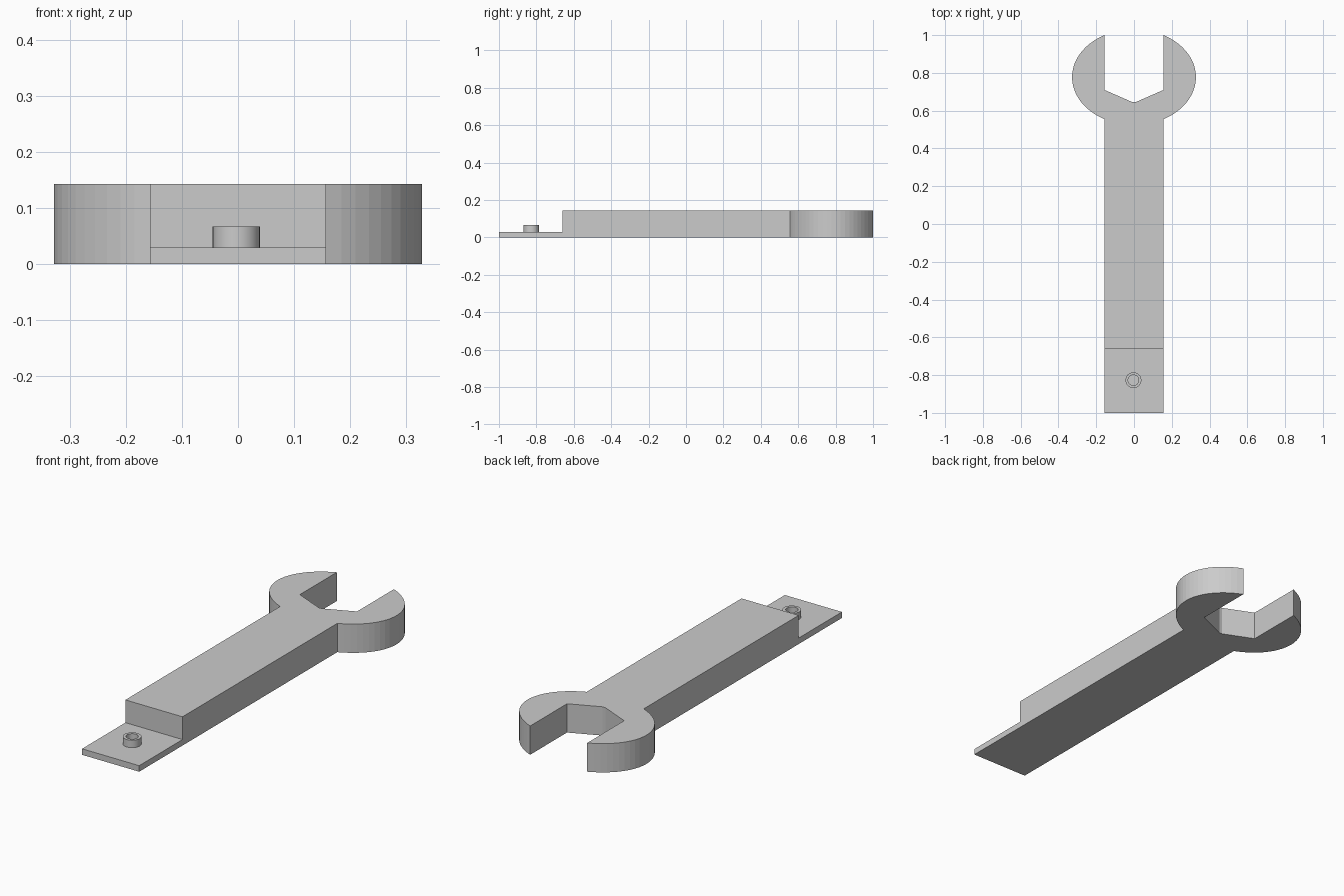
import bpy, bmesh, math

if "Cube" in bpy.data.objects:
    bpy.data.objects.remove(bpy.data.objects["Cube"])

steel = bpy.data.materials.new("grey steel")
steel.diffuse_color = (0.6, 0.6, 0.6, 1)
steel.use_nodes = True
steel.node_tree.nodes["Principled BSDF"].inputs["Base Color"].default_value = steel.diffuse_color

W, H = 0.157, 0.143            # half width of the shaft, full thickness
PLATE, STEP = 0.03, -0.66      # tail plate height, where the shaft begins
HEAD_Y, HEAD_A, HEAD_B = 0.7775, 0.328, 0.253


def finish(name, bm):
    bmesh.ops.recalc_face_normals(bm, faces=bm.faces)
    me = bpy.data.meshes.new(name)
    bm.to_mesh(me)
    bm.free()
    me.materials.append(steel)
    ob = bpy.data.objects.new(name, me)
    bpy.context.collection.objects.link(ob)
    return ob


def head_arc(n=22):
    """Right jaw outline, from the neck up to the tip."""
    t = math.acos(W / HEAD_A)
    return [(HEAD_A * math.cos(a), HEAD_Y + HEAD_B * math.sin(a))
            for a in (-t + 2 * t * i / n for i in range(n + 1))]


# Wrench body: side step profile folded into one outline seen from above
right = [(W, STEP)] + head_arc() + [(W, 0.71), (0.008, 0.645)]
outline = right + [(-x, y) for x, y in reversed(right)]
bm = bmesh.new()
face = bm.faces.new([bm.verts.new((x, y, 0)) for x, y in outline])
top = bmesh.ops.extrude_face_region(bm, geom=[face])["geom"]
bmesh.ops.translate(bm, vec=(0, 0, H),
                    verts=[v for v in top if isinstance(v, bmesh.types.BMVert)])
bmesh.ops.triangulate(bm, faces=[f for f in bm.faces if len(f.verts) > 4])
finish("wrench_body", bm)

# Thin tail plate
bm = bmesh.new()
bmesh.ops.create_cube(bm, size=1)
for v in bm.verts:
    v.co = (v.co.x * 2 * W, STEP if v.co.y > 0 else -1, PLATE if v.co.z > 0 else 0)
finish("tail_plate", bm)

# Hollow peg on the plate
bm = bmesh.new()
N = 32
profile = [(0.042, PLATE), (0.042, 0.067), (0.028, 0.067), (0.028, PLATE)]
rings = [[bm.verts.new((-0.003 + r * math.cos(2 * math.pi * i / N),
                        -0.827 + r * math.sin(2 * math.pi * i / N), z))
          for i in range(N)] for r, z in profile]
for k in range(4):
    a, b = rings[k], rings[(k + 1) % 4]
    for i in range(N):
        j = (i + 1) % N
        bm.faces.new((a[i], a[j], b[j], b[i]))
peg = finish("hollow_peg", bm)

# Smooth only the peg's curved walls
bpy.context.view_layer.objects.active = peg
peg.select_set(True)
bpy.ops.object.shade_smooth_by_angle()
